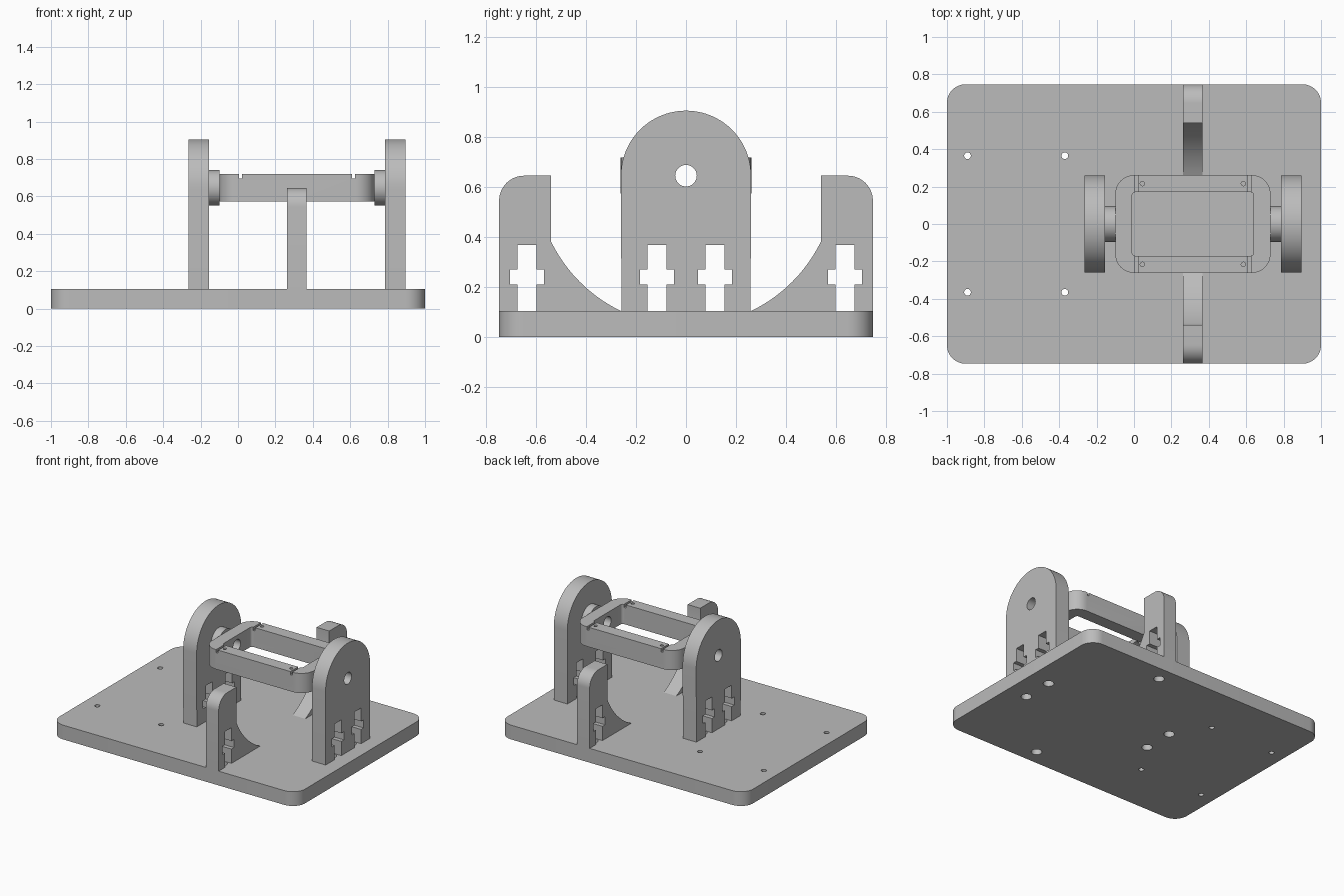
import bpy, bmesh, math

if "Cube" in bpy.data.objects:
    bpy.data.objects.remove(bpy.data.objects["Cube"], do_unlink=True)

grey = bpy.data.materials.new("plain_grey")
grey.use_nodes = True
COLOUR = (0.5, 0.5, 0.5, 1)
grey.diffuse_color = COLOUR
grey.node_tree.nodes["Principled BSDF"].inputs["Base Color"].default_value = COLOUR

AXIS_Z = 0.645      # height of the pivot axis
BASE_TOP = 0.105
CENTRE_X = 0.315    # middle of the cradle
HOLE_R = 0.043


def arc(cx, cy, r, start, end, steps=12):
    angles = [math.radians(start + (end - start) * i / steps) for i in range(steps + 1)]
    return [(cx + r * math.cos(a), cy + r * math.sin(a)) for a in angles]


def circle(cx, cy, r, steps=40):
    return arc(cx, cy, r, 0, 360, steps)[:-1]


def rounded_rect(cx, cy, hx, hy, r):
    points = []
    for i, (sx, sy) in enumerate([(1, 1), (-1, 1), (-1, -1), (1, -1)]):
        points += arc(cx + sx * (hx - r), cy + sy * (hy - r), r, 90 * i, 90 * i + 90)
    return points


def prism(name, outline, axis, low, high):
    """Extrude an outline: (x, y) along z, or (y, z) along x."""
    bm = bmesh.new()
    place = (lambda p: (p[0], p[1], low)) if axis == "z" else (lambda p: (low, p[0], p[1]))
    face = bm.faces.new([bm.verts.new(place(p)) for p in outline])
    new = bmesh.ops.extrude_face_region(bm, geom=[face])["geom"]
    shift = (0, 0, high - low) if axis == "z" else (high - low, 0, 0)
    bmesh.ops.translate(bm, vec=shift, verts=[g for g in new if isinstance(g, bmesh.types.BMVert)])
    bmesh.ops.recalc_face_normals(bm, faces=bm.faces)
    mesh = bpy.data.meshes.new(name)
    bm.to_mesh(mesh)
    bm.free()
    obj = bpy.data.objects.new(name, mesh)
    bpy.context.collection.objects.link(obj)
    mesh.materials.append(grey)
    return obj


def activate(obj):
    bpy.ops.object.select_all(action="DESELECT")
    obj.select_set(True)
    bpy.context.view_layer.objects.active = obj


def cut(obj, *cutters):
    for cutter in cutters:
        mod = obj.modifiers.new("cut", "BOOLEAN")
        mod.operation, mod.solver, mod.object = "DIFFERENCE", "EXACT", cutter
        activate(obj)
        bpy.ops.object.modifier_apply(modifier=mod.name)
        bpy.data.objects.remove(cutter, do_unlink=True)


def drill(x, y, r, low, high):
    return prism("cutter", circle(x, y, r, 24), "z", low, high)


def axis_hole(low, high):
    return prism("cutter", circle(0, AXIS_Z, HOLE_R), "x", low, high)


def nut_slot(c):
    """Cross-shaped notch, open at the bottom, listed from -y to +y."""
    stem, arm, arm_low, arm_high, top = 0.038, 0.068, 0.21, 0.27, 0.368
    half = [(stem, BASE_TOP), (stem, arm_low), (arm, arm_low),
            (arm, arm_high), (stem, arm_high), (stem, top)]
    return [(c - y, z) for y, z in half] + [(c + y, z) for y, z in reversed(half)]


parts = []

# Base plate with screw holes and bolt holes under the supports
base = prism("base_plate", rounded_rect(0, 0, 1, 0.747, 0.1), "z", 0, BASE_TOP)
for sy in (-1, 1):
    for x in (-0.89, -0.37):
        cut(base, drill(x, sy * 0.365, 0.018, -0.1, 0.3))
    for x, y in ((-0.21, 0.115), (0.84, 0.115), (CENTRE_X, 0.635)):
        cut(base, drill(x, sy * y, 0.036, -0.1, 0.3))
parts.append(base)

# Round-topped uprights with hubs on their inner faces
upright_outline = ([(-0.258, BASE_TOP)] + nut_slot(-0.115) + nut_slot(0.115)
                   + [(0.258, BASE_TOP)] + arc(0, AXIS_Z, 0.26, 0, 180, 40))
for side, low, high, hub_low, hub_high in (("right", -0.265, -0.155, -0.155, -0.1),
                                           ("left", 0.785, 0.895, 0.73, 0.785)):
    upright = prism(side + "_upright", upright_outline, "x", low, high)
    cut(upright, axis_hole(low - 0.1, high + 0.1))
    hub = prism(side + "_hub", circle(0, AXIS_Z, 0.095, 48), "x", hub_low, hub_high)
    cut(hub, axis_hole(hub_low - 0.1, hub_high + 0.1))
    parts += [upright, hub]

# Front and back stops, hollowed around the swing of the cradle
sweep = math.degrees(math.asin((AXIS_Z - BASE_TOP) / 0.6))
reach = math.degrees(math.acos(0.54 / 0.6))
stop_outline = (nut_slot(0.635) + [(0.747, BASE_TOP)]
                + arc(0.647, AXIS_Z - 0.1, 0.1, 0, 90) + [(0.54, AXIS_Z)]
                + arc(0, AXIS_Z, 0.6, -reach, -sweep, 20))
for name, sy in (("back_stop", 1), ("front_stop", -1)):
    parts.append(prism(name, [(sy * y, z) for y, z in stop_outline],
                       "x", CENTRE_X - 0.053, CENTRE_X + 0.05))

# Swinging cradle: open frame with grooves, screw holes and pivot holes
cradle = prism("cradle_frame", rounded_rect(CENTRE_X, 0, 0.415, 0.261, 0.1), "z", 0.573, 0.718)
cut(cradle, prism("cutter", rounded_rect(CENTRE_X, 0, 0.325, 0.17, 0.018), "z", 0.4, 0.9))
cut(cradle, axis_hole(-0.3, 0.9))
for sx in (-1, 1):
    groove_x = CENTRE_X + sx * 0.302
    cut(cradle, prism("cutter", [(-0.4, 0.695), (0.4, 0.695), (0.4, 0.8), (-0.4, 0.8)],
                      "x", groove_x - 0.008, groove_x + 0.008))
    for sy in (-1, 1):
        cut(cradle, drill(CENTRE_X + sx * 0.27, sy * 0.216, 0.012, 0.62, 0.8))
parts.append(cradle)

for part in parts:
    activate(part)
    bpy.ops.object.shade_smooth_by_angle(angle=math.radians(30))
